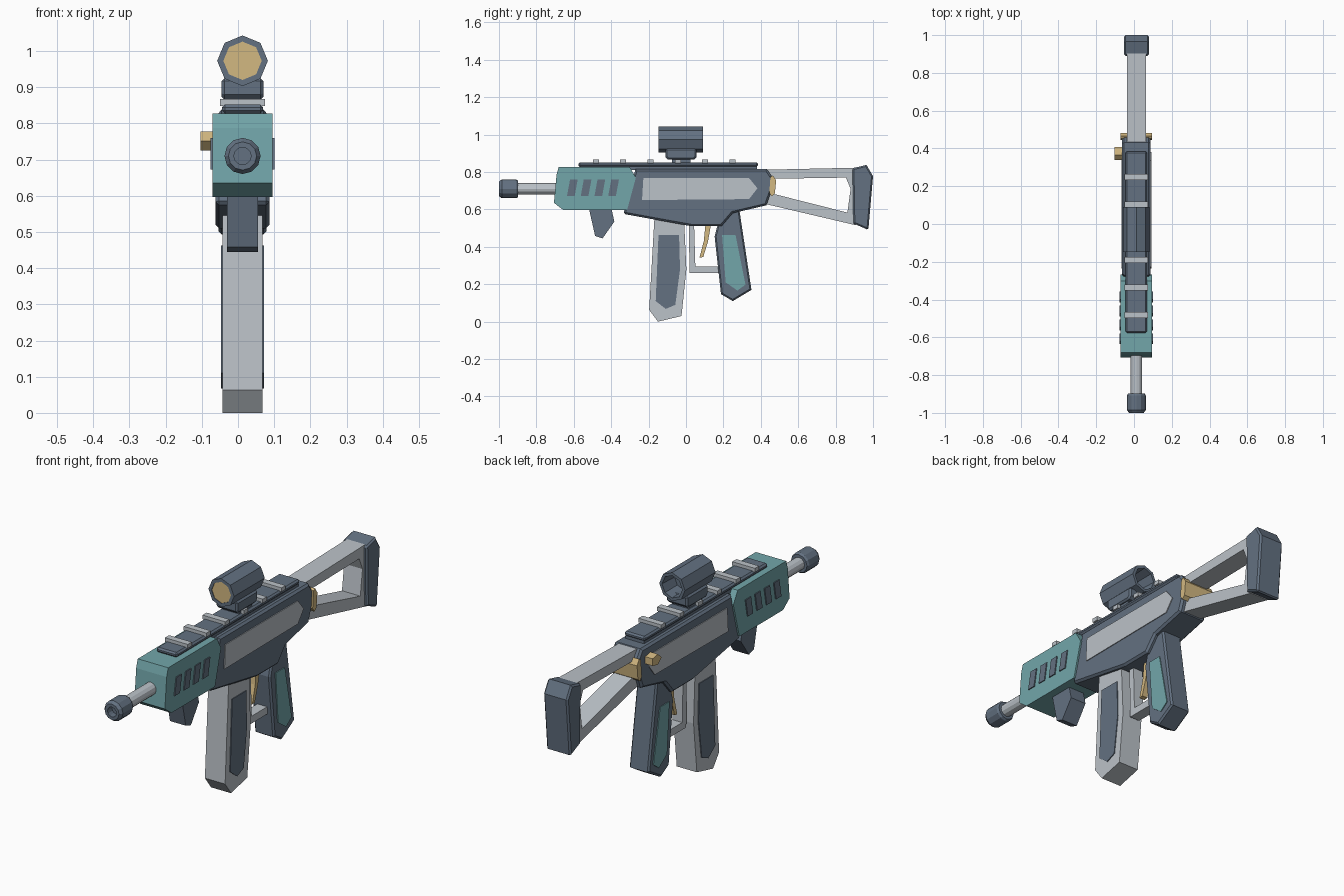
import bpy, bmesh, math

CX = 0.0125  # centre plane of the gun


def material(name, rgb):
    m = bpy.data.materials.new(name)
    m.diffuse_color = (*rgb, 1)
    return m


DARK = material("blue_grey", (0.125, 0.165, 0.22))
LIGHT = material("light_grey", (0.50, 0.54, 0.58))
TEAL = material("teal", (0.17, 0.38, 0.40))
GOLD = material("gold", (0.65, 0.48, 0.22))


def finish(name, bm, mat, bevel=0):
    bmesh.ops.recalc_face_normals(bm, faces=bm.faces)
    me = bpy.data.meshes.new(name)
    bm.to_mesh(me)
    bm.free()
    ob = bpy.data.objects.new(name, me)
    bpy.context.collection.objects.link(ob)
    me.materials.append(mat)
    if bevel:
        mod = ob.modifiers.new("edge", 'BEVEL')
        mod.width, mod.segments = bevel, 1
        mod.limit_method, mod.angle_limit = 'ANGLE', math.radians(75)
    return ob


def prism(name, pts, half, mat, bevel=0, x=CX):
    """Side profile (y, z) extruded symmetrically across x."""
    bm = bmesh.new()
    a, b = [[bm.verts.new((x + s * half, y, z)) for y, z in pts] for s in (-1, 1)]
    bm.faces.new(a)
    bm.faces.new(b[::-1])
    for i in range(len(pts)):
        j = (i + 1) % len(pts)
        bm.faces.new((a[i], a[j], b[j], b[i]))
    return finish(name, bm, mat, bevel)


def box(name, y0, y1, z0, z1, half, mat, bevel=0):
    return prism(name, [(y0, z0), (y1, z0), (y1, z1), (y0, z1)], half, mat, bevel)


def frame(name, outer, inner, half, mat):
    """Open profile: outer and inner loops of equal length, extruded across x."""
    bm = bmesh.new()
    loops = [[bm.verts.new((CX + s * half, y, z)) for y, z in l]
             for l, s in ((outer, -1), (outer, 1), (inner, 1), (inner, -1))]
    for k in range(4):
        p, q = loops[k], loops[(k + 1) % 4]
        for i in range(len(p)):
            j = (i + 1) % len(p)
            bm.faces.new((p[i], p[j], q[j], q[i]))
    return finish(name, bm, mat)


def lathe(name, prof, z, sides, mat):
    """Profile (radius, y) turned about the y axis; ends are capped."""
    bm = bmesh.new()
    rings = [[bm.verts.new((CX + r * math.sin(2 * math.pi * i / sides), y,
                            z + r * math.cos(2 * math.pi * i / sides)))
              for i in range(sides)] for r, y in prof]
    for p, q in zip(rings, rings[1:]):
        for i in range(sides):
            j = (i + 1) % sides
            bm.faces.new((p[i], p[j], q[j], q[i]))
    bm.faces.new(rings[0])
    bm.faces.new(rings[-1])
    return finish(name, bm, mat)


# Receiver with raised side panels
prism("receiver", [(-0.27, 0.816), (0.432, 0.816), (0.475, 0.752), (0.43, 0.622),
                   (0.25, 0.58), (0.19, 0.51), (0.03, 0.51), (-0.335, 0.576)],
      0.075, DARK, 0.01)
prism("receiver_panel", [(-0.228, 0.768), (0.337, 0.768), (0.382, 0.713),
                         (0.337, 0.655), (-0.235, 0.65)], 0.079, LIGHT)

# Handguard, its slots and the small foregrip
prism("handguard", [(-0.706, 0.635), (-0.692, 0.787), (-0.68, 0.828), (-0.302, 0.828),
                    (-0.268, 0.77), (-0.315, 0.596), (-0.655, 0.596)], 0.083, TEAL)
for i in range(4):
    y = -0.62 + 0.0735 * i
    prism(f"handguard_slot_{i + 1}", [(y, 0.76), (y + 0.041, 0.76),
                                      (y + 0.025, 0.673), (y - 0.016, 0.673)], 0.088, DARK)
prism("foregrip", [(-0.52, 0.61), (-0.4, 0.61), (-0.383, 0.535), (-0.446, 0.445),
                   (-0.486, 0.458)], 0.043, DARK)

# Barrel and muzzle
lathe("barrel", [(0.031, -0.96), (0.031, -0.65)], 0.71, 12, LIGHT)
lathe("muzzle", [(0.024, -0.965), (0.024, -1.0), (0.039, -1.0), (0.05, -0.985),
                 (0.05, -0.908), (0.044, -0.897), (0.03, -0.897)], 0.71, 12, DARK)

# Top rail with cross ribs
box("rail", -0.576, 0.385, 0.828, 0.852, 0.057, DARK, 0.008)
box("rail_base", -0.3, 0.38, 0.81, 0.834, 0.05, DARK)
for i in range(6):
    y = -0.482 + 0.146 * i
    box(f"rail_rib_{i + 1}", y - 0.016, y + 0.016, 0.848, 0.868, 0.062, LIGHT)

# Scope: mount, hollow-ended octagonal tube, front lens
prism("scope_mount", [(-0.11, 0.925), (0.056, 0.925), (0.056, 0.88), (0.042, 0.866),
                      (-0.096, 0.866), (-0.11, 0.88)], 0.058, DARK, 0.008)
box("scope_foot", -0.075, 0.025, 0.845, 0.87, 0.045, DARK)
lathe("scope_tube", [(0.053, -0.135), (0.053, -0.148), (0.07, -0.148), (0.07, 0.09),
                     (0.055, 0.09), (0.05, 0.0)], 0.973, 8, DARK)
lathe("scope_lens", [(0.053, -0.145), (0.053, -0.13)], 0.973, 8, GOLD)

# Magazine with side panels
prism("magazine", [(-0.168, 0.57), (-0.197, 0.063), (-0.15, 0.0), (-0.024, 0.03),
                   (0.002, 0.28), (-0.01, 0.54)], 0.055, LIGHT)
prism("magazine_panel", [(-0.147, 0.463), (-0.037, 0.463), (-0.032, 0.28),
                         (-0.057, 0.09), (-0.108, 0.068), (-0.162, 0.11)], 0.059, DARK)

# Trigger and guard
prism("trigger_guard", [(0.015, 0.53), (0.019, 0.26), (0.18, 0.26), (0.18, 0.296),
                        (0.05, 0.296), (0.043, 0.53)], 0.027, LIGHT)
prism("trigger", [(0.105, 0.53), (0.135, 0.53), (0.118, 0.43), (0.092, 0.345),
                  (0.072, 0.342), (0.095, 0.43)], 0.015, GOLD)

# Pistol grip with side panels
prism("grip", [(0.18, 0.56), (0.285, 0.6), (0.35, 0.17), (0.25, 0.11),
               (0.187, 0.147), (0.153, 0.455)], 0.054, DARK, 0.008)
prism("grip_panel", [(0.193, 0.462), (0.265, 0.462), (0.318, 0.198),
                     (0.275, 0.166), (0.212, 0.21)], 0.058, TEAL)

# Skeleton stock and butt plate
frame("stock", [(0.42, 0.812), (0.91, 0.823), (0.92, 0.71), (0.91, 0.515), (0.42, 0.63)],
      [(0.46, 0.764), (0.855, 0.77), (0.88, 0.71), (0.863, 0.583), (0.46, 0.685)],
      0.05, LIGHT)
prism("butt_plate", [(0.89, 0.82), (0.965, 0.838), (1.0, 0.778), (0.975, 0.49),
                     (0.895, 0.525)], 0.066, DARK, 0.008)

# Gold rear pin plate and charging handle on the left side
prism("rear_pin", [(0.445, 0.69), (0.458, 0.67), (0.475, 0.685), (0.482, 0.755),
                   (0.465, 0.782), (0.452, 0.775)], 0.083, GOLD)
prism("charging_handle", [(0.338, 0.751), (0.365, 0.777), (0.407, 0.77),
                          (0.407, 0.735), (0.365, 0.725)], 0.021, GOLD, x=-0.082)
